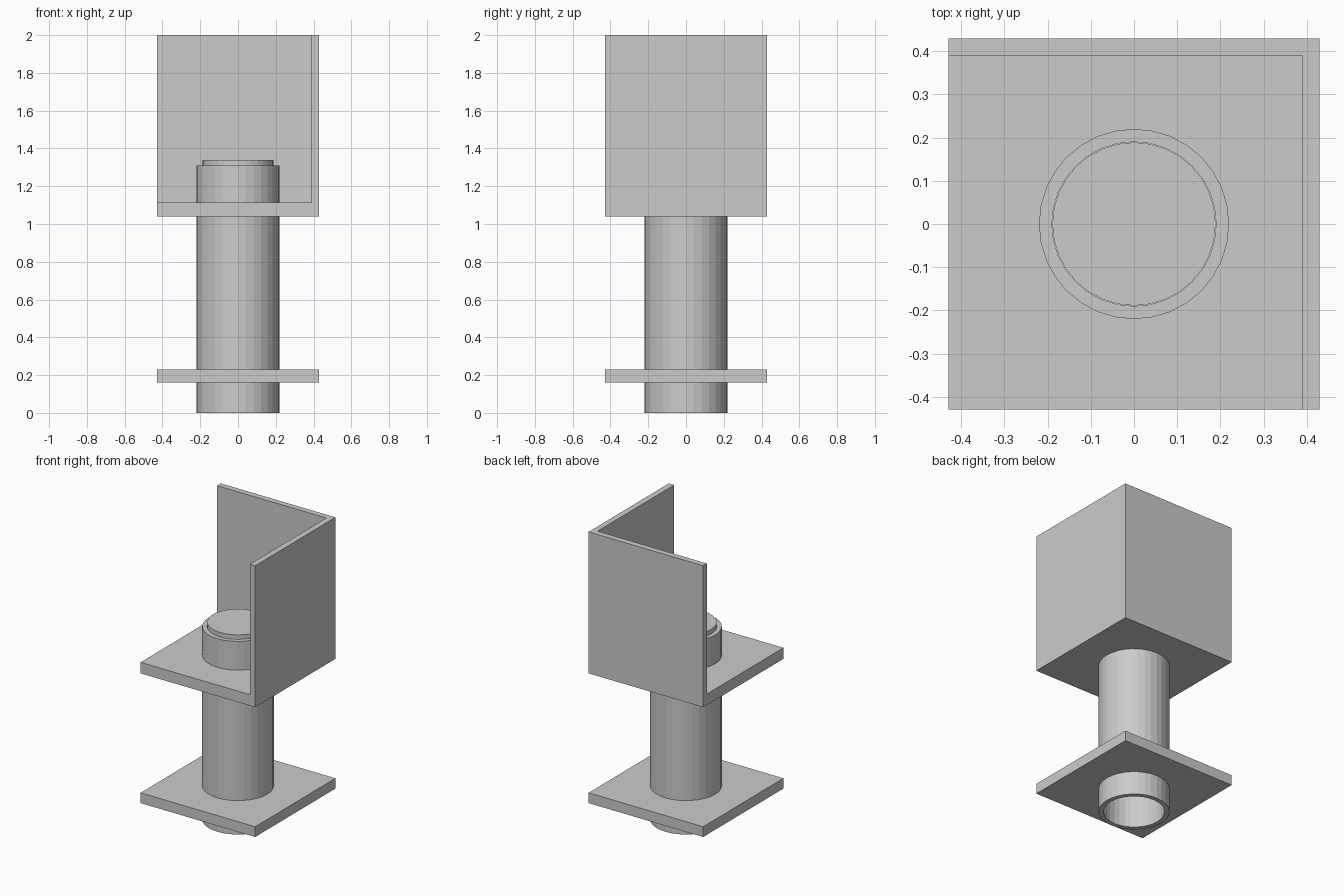
import bpy, bmesh, math
from mathutils import Matrix, Vector

if "Cube" in bpy.data.objects:
    bpy.data.objects.remove(bpy.data.objects["Cube"])

SIDES = 32
grey = bpy.data.materials.new("light grey")
grey.diffuse_color = (0.6, 0.6, 0.6, 1)
grey.use_nodes = True
grey.node_tree.nodes["Principled BSDF"].inputs["Base Color"].default_value = grey.diffuse_color


def finish(name, bm):
    bmesh.ops.recalc_face_normals(bm, faces=bm.faces[:])
    me = bpy.data.meshes.new(name)
    bm.to_mesh(me)
    bm.free()
    me.materials.append(grey)
    ob = bpy.data.objects.new(name, me)
    bpy.context.collection.objects.link(ob)
    return ob


def box(name, lo, hi):
    lo, hi = Vector(lo), Vector(hi)
    bm = bmesh.new()
    bmesh.ops.create_cube(bm, size=1, matrix=Matrix.Translation((lo + hi) / 2)
                          @ Matrix.Diagonal((*(hi - lo), 1)))
    return finish(name, bm)


def lathe(name, profile, closed):
    bm = bmesh.new()
    vs = [bm.verts.new((r, 0, z)) for r, z in profile]
    n = len(vs)
    es = [bm.edges.new((vs[i], vs[(i + 1) % n])) for i in range(n if closed else n - 1)]
    bmesh.ops.spin(bm, geom=vs + es, cent=(0, 0, 0), axis=(0, 0, 1),
                   angle=2 * math.pi, steps=SIDES)
    bmesh.ops.remove_doubles(bm, verts=bm.verts[:], dist=1e-4)
    return finish(name, bm)


def cut(ob, cutter):
    mod = ob.modifiers.new("cut", 'BOOLEAN')
    mod.operation = 'DIFFERENCE'
    mod.solver = 'EXACT'
    mod.object = cutter
    cutter.hide_render = True
    cutter.hide_viewport = True


# hollow pipe
lathe("pipe", [(0.22, 0), (0.22, 1.31), (0.19, 1.31), (0.19, 0)], True)

# inner sleeve, open below and capped above
lathe("inner_sleeve", [(0.189, 0.06), (0.189, 1.34), (0, 1.34)], False)

# square base plate and the corner bracket with two upright walls
base = box("base_plate", (-0.43, -0.43, 0.16), (0.43, 0.43, 0.23))
bracket = box("corner_bracket", (-0.43, -0.43, 1.04), (0.43, 0.43, 2.0))
cut(bracket, box("bracket_cutter", (-0.6, -0.6, 1.115), (0.39, 0.39, 2.2)))

# bore for the pipe through both plates
bore = lathe("bore_cutter", [(0, -0.1), (0.205, -0.1), (0.205, 1.2), (0, 1.2)], False)
cut(base, bore)
cut(bracket, bore)
